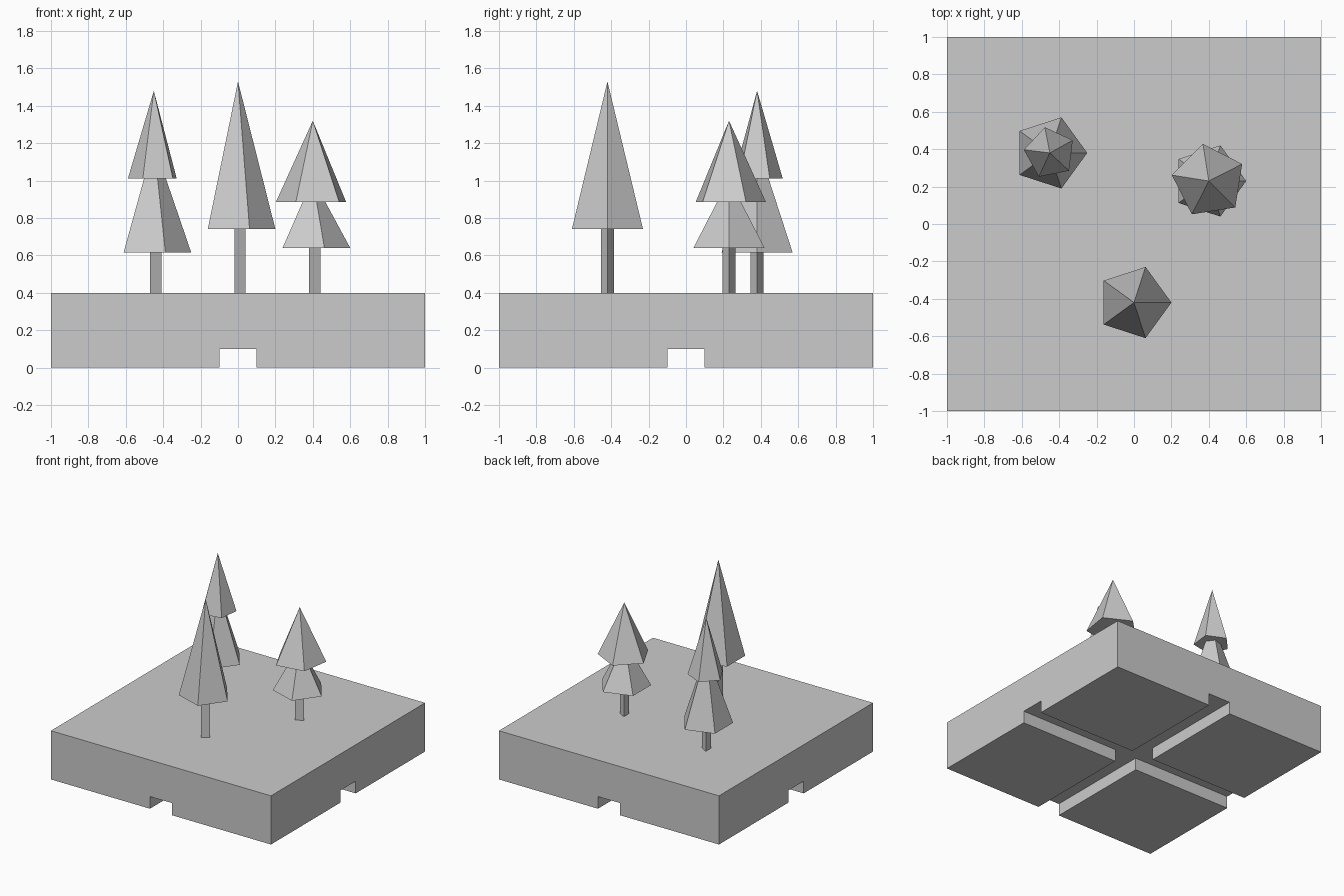
import bpy
import math

default = bpy.data.objects.get("Cube")
if default:
    bpy.data.objects.remove(default, do_unlink=True)

grey = bpy.data.materials.new("plain grey")
grey.use_nodes = True
grey.diffuse_color = (0.6, 0.6, 0.6, 1)
grey.node_tree.nodes["Principled BSDF"].inputs["Base Color"].default_value = (0.6, 0.6, 0.6, 1)

GROUND = 0.4


def finish(name):
    obj = bpy.context.object
    obj.name = name
    obj.data.materials.append(grey)
    return obj


def box(name, size, centre):
    bpy.ops.mesh.primitive_cube_add(size=1, location=centre)
    obj = finish(name)
    obj.scale = size
    bpy.ops.object.transform_apply(location=True, scale=True, rotation=True)
    return obj


def prism(name, sides, x, y, bottom, top, r_bottom, r_top, turn=0):
    """Cone or prism whose first corner points to +x, turned in degrees."""
    bpy.ops.mesh.primitive_cone_add(
        vertices=sides, radius1=r_bottom, radius2=r_top, depth=top - bottom,
        location=(x, y, (bottom + top) / 2),
        # the primitive's first corner points to +y
        rotation=(0, 0, math.radians(turn - 90)))
    return finish(name)


# Ground block with two crossing channels cut underneath
block = box("ground_block", (2, 2, GROUND), (0, 0, GROUND / 2))
for size in ((0.2, 3, 0.2), (3, 0.2, 0.2)):
    cutter = box("channel_cutter", size, (0, 0, 0))
    cutter.hide_render = True
    cut = block.modifiers.new("channel", 'BOOLEAN')
    cut.operation = 'DIFFERENCE'
    cut.solver = 'EXACT'
    cut.object = cutter
    bpy.context.view_layer.objects.active = block
    bpy.ops.object.modifier_apply(modifier=cut.name)
    bpy.data.objects.remove(cutter, do_unlink=True)

# Trees: position, then foliage tiers as (bottom, top, radius, turn)
trees = {
    "front_tree": (0, -0.42, [(0.74, 1.53, 0.2, 0)]),
    "right_tree": (-0.45, 0.38, [(0.615, 1.2, 0.2, 0), (1.01, 1.48, 0.14, 29)]),
    "left_tree": (0.4, 0.23, [(0.64, 1.01, 0.2, 0), (0.885, 1.32, 0.2, 27)]),
}
for name, (x, y, tiers) in trees.items():
    prism(name + "_trunk", 3, x, y, GROUND, tiers[0][0] + 0.05, 0.04, 0.04)
    for i, (bottom, top, radius, turn) in enumerate(tiers):
        prism(f"{name}_foliage_{i + 1}", 5, x, y, bottom, top, radius, 0, turn)
